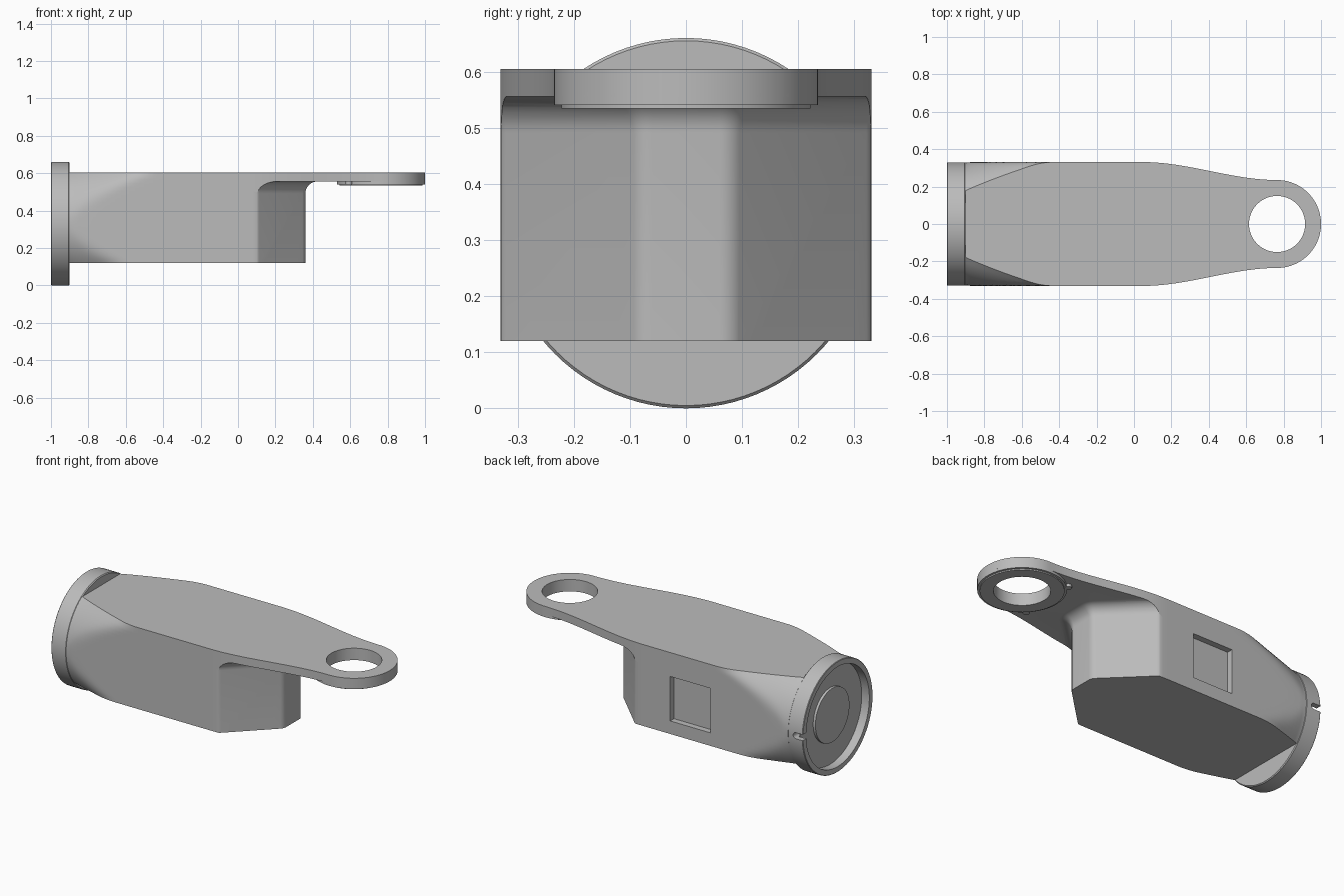
import bpy, bmesh, math
from mathutils import Matrix, Vector

if "Cube" in bpy.data.objects:
    bpy.data.objects.remove(bpy.data.objects["Cube"])

grey = bpy.data.materials.new("cast grey")
grey.use_nodes = True
COLOUR = (0.5, 0.5, 0.5, 1)
grey.diffuse_color = COLOUR
grey.node_tree.nodes["Principled BSDF"].inputs["Base Color"].default_value = COLOUR

AXIS_Z, R, HALF = 0.33, 0.33, 0.331      # flange axis height, radius, body half width
BOTTOM, TOP = 0.12, 0.605
EYE_X, EYE_R, HOLE_R = 0.765, 0.235, 0.15


def make(name, bm):
    bmesh.ops.remove_doubles(bm, verts=bm.verts, dist=1e-5)
    bmesh.ops.recalc_face_normals(bm, faces=bm.faces)
    mesh = bpy.data.meshes.new(name)
    bm.to_mesh(mesh)
    bm.free()
    mesh.materials.append(grey)
    ob = bpy.data.objects.new(name, mesh)
    bpy.context.collection.objects.link(ob)
    return ob


def loft(name, rings):
    """Skin closed rings of equal length and cap both ends."""
    bm = bmesh.new()
    rows = [[bm.verts.new(p) for p in ring] for ring in rings]
    for a, b in zip(rows, rows[1:]):
        for i in range(len(a)):
            j = (i + 1) % len(a)
            bm.faces.new((a[i], a[j], b[j], b[i]))
    bm.faces.new(rows[0])
    bm.faces.new(rows[-1])
    return make(name, bm)


def lathe(name, profile, matrix, closed=False):
    """Spin (radius, height) points around local z."""
    bm = bmesh.new()
    verts = [bm.verts.new((r, 0, z)) for r, z in profile]
    edges = [bm.edges.new(pair) for pair in zip(verts, verts[1:])]
    if closed:
        edges.append(bm.edges.new((verts[-1], verts[0])))
    bmesh.ops.spin(bm, geom=verts + edges, cent=(0, 0, 0), axis=(0, 0, 1),
                   angle=math.tau, steps=96, use_merge=True)
    bm.transform(matrix)
    return make(name, bm)


def box(name, centre, size):
    bm = bmesh.new()
    bmesh.ops.create_cube(bm, size=1)
    bm.transform(Matrix.Translation(centre) @ Matrix.Diagonal((*size, 1)))
    return make(name, bm)


def cylinder(name, r, depth, matrix):
    return lathe(name, [(0, -depth / 2), (r, -depth / 2), (r, depth / 2), (0, depth / 2)], matrix)


def boolean(ob, cutter, operation="DIFFERENCE"):
    mod = ob.modifiers.new("cut", "BOOLEAN")
    mod.operation, mod.object, mod.solver = operation, cutter, "EXACT"
    bpy.context.view_layer.objects.active = ob
    bpy.ops.object.modifier_apply(modifier=mod.name)
    bpy.data.objects.remove(cutter)


def smooth(ob):
    bpy.ops.object.select_all(action="DESELECT")
    ob.select_set(True)
    bpy.context.view_layer.objects.active = ob
    bpy.ops.object.shade_smooth_by_angle(angle=math.radians(28))


# Body: round at the flange, flat sided in the middle, tapering to the eye
def half_width(x, z):
    if x > EYE_X:
        return math.sqrt(max(EYE_R ** 2 - (x - EYE_X) ** 2, 1e-5))
    if x > 0:
        t = max(0, (x - 0.05) / (EYE_X - 0.05))
        return HALF + (EYE_R - HALF) * t * t * (3 - 2 * t)
    cone = R - 0.002 + 0.25 * max(0, x + 0.9)
    w = math.sqrt(cone ** 2 - (z - AXIS_Z) ** 2)
    blend = max(0.02 - abs(w - HALF), 0) / 0.02
    return min(w, HALF) - blend ** 2 * 0.005 * min(1, max(0, x + 0.9) * 8)


stations = [-0.93] + [-0.9 + 0.025 * i for i in range(25)] + [-0.2, 0]
stations += [0.05 + (EYE_X - 0.05) * i / 24 for i in range(25)]
stations += [EYE_X + EYE_R * math.sin(math.pi / 2 * i / 28) for i in range(1, 29)]
heights = [BOTTOM + (TOP - BOTTOM) * i / 24 for i in range(25)]
body = loft("arm_body", [
    [(x, half_width(x, z), z) for z in heights] +
    [(x, -half_width(x, z), z) for z in reversed(heights)] for x in stations])


# Block outline with rounded corners; a larger radius offsets it outwards
def outline(r, z):
    corners = [(0.31, 0.06, 0, 46), (0.08, 0.285, 46, 90), (-1.3, 0.285, 90, 180)]
    half = []
    for cx, cy, a0, a1 in corners:
        for i in range(9):
            a = math.radians(a0 + (a1 - a0) * i / 8)
            half.append((cx + r * math.cos(a), cy + r * math.sin(a), z))
    return half + [(x, -y, z) for x, y, _ in reversed(half)]


# Envelope: straight block, fillet under the plate, then clear of everything
FILLET, BLOCK_R, UNDER = 0.065, 0.05, 0.556
rings = [outline(BLOCK_R, 0.0)]
for i in range(9):
    a = math.pi / 2 * i / 8
    rings.append(outline(BLOCK_R + FILLET * (1 - math.cos(a)),
                         UNDER - FILLET * (1 - math.sin(a))))
rings += [outline(1.5, UNDER), outline(1.5, 0.8)]
boolean(body, loft("envelope", rings), "INTERSECT")

# Eye hole and square side pocket
boolean(body, cylinder("hole_cutter", HOLE_R, 1, Matrix.Translation((EYE_X, 0, 0.6))))
boolean(body, box("pocket_cutter", (-0.26, 0.345, AXIS_Z), (0.265, 0.1, 0.265)))
smooth(body)

# Eye ring with a thin lower lip
ring = lathe("eye_ring", [(HOLE_R, 0.534), (0.222, 0.534), (0.222, 0.541),
                          (EYE_R, 0.541), (EYE_R, 0.57), (HOLE_R, 0.57)],
             Matrix.Translation((EYE_X, 0, 0)), closed=True)
smooth(ring)

# Small locating tabs under the plate
for side, label in ((1, "left"), (-1, "right")):
    a = math.radians(135 * side)
    tab = cylinder("locating_tab_" + label, 0.018, 0.03, Matrix.Translation(
        (EYE_X + 0.243 * math.cos(a), 0.243 * math.sin(a), 0.555)))
    smooth(tab)

# Flange with recessed face and raised centre disc
along_x = Matrix.Translation((0, 0, AXIS_Z)) @ Matrix.Rotation(math.pi / 2, 4, "Y")
flange = lathe("end_flange", [(0, -0.965), (0.16, -0.965), (0.16, -0.95), (0.297, -0.95),
                              (0.297, -1), (0.327, -1), (R, -0.997), (R, -0.905),
                              (0.325, -0.9), (0, -0.9)], along_x)

# Round-ended notch in the flange rim
along_y = Matrix.Translation((-0.955, 0.33, AXIS_Z)) @ Matrix.Rotation(math.pi / 2, 4, "X")
boolean(flange, box("notch_cutter", (-0.99, 0.33, AXIS_Z), (0.07, 0.1, 0.036)))
boolean(flange, cylinder("notch_end_cutter", 0.018, 0.1, along_y))
smooth(flange)
